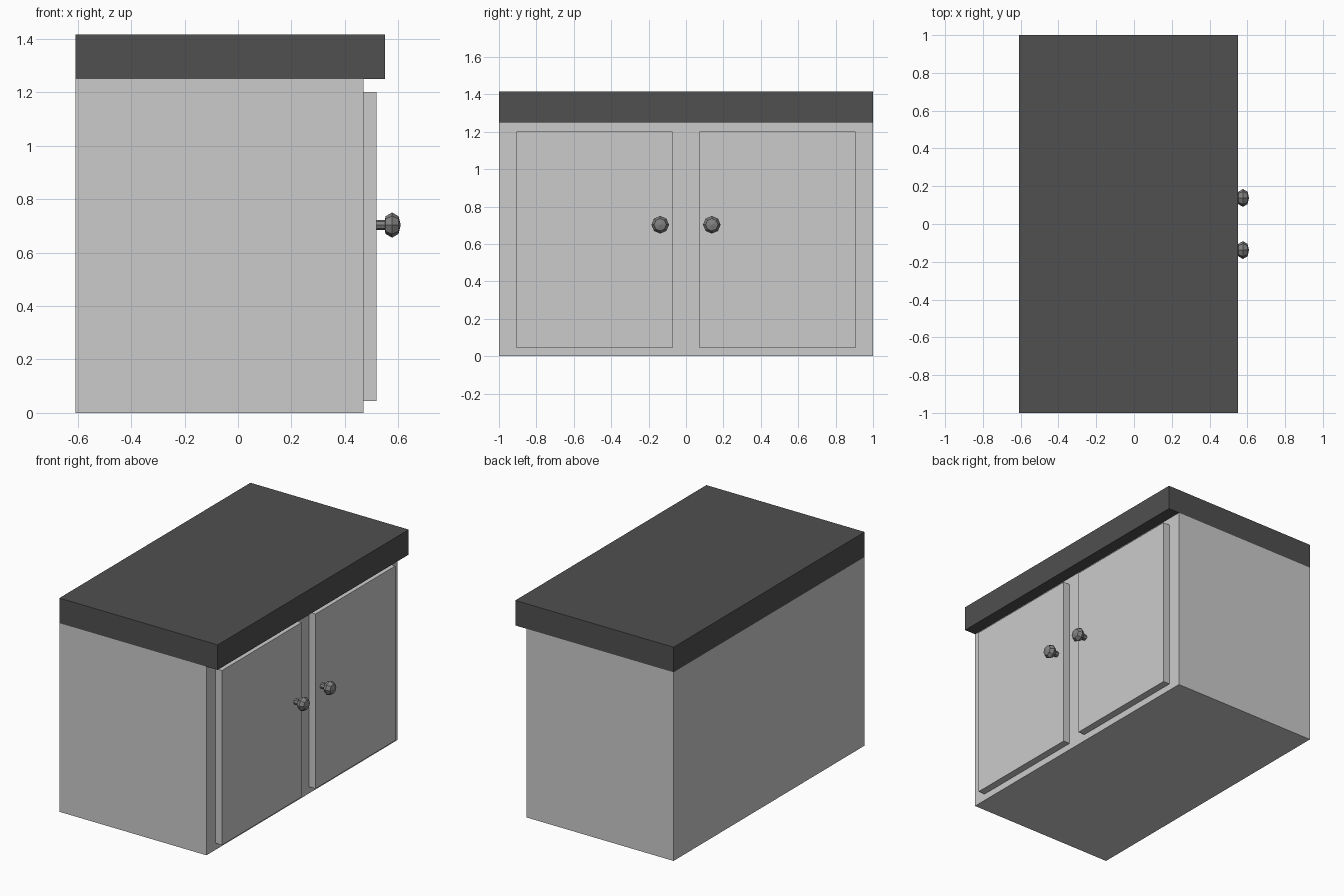
import bpy, bmesh, math
from mathutils import Matrix

if "Cube" in bpy.data.objects:
    bpy.data.objects.remove(bpy.data.objects["Cube"])


def material(name, v):
    m = bpy.data.materials.new(name)
    m.diffuse_color = (v, v, v, 1)
    m.use_nodes = True
    m.node_tree.nodes["Principled BSDF"].inputs["Base Color"].default_value = m.diffuse_color
    return m


def add_object(name, bm, mat=None):
    mesh = bpy.data.meshes.new(name)
    bmesh.ops.recalc_face_normals(bm, faces=bm.faces)
    bm.to_mesh(mesh)
    bm.free()
    ob = bpy.data.objects.new(name, mesh)
    bpy.context.collection.objects.link(ob)
    if mat:
        mesh.materials.append(mat)
    return ob


def box(name, x, y, z, mat=None):
    bm = bmesh.new()
    bmesh.ops.create_cube(bm, size=1)
    for v in bm.verts:
        v.co = [(r[0] + r[1]) / 2 + c * (r[1] - r[0]) for r, c in zip((x, y, z), v.co)]
    return add_object(name, bm, mat)


def knob(name, y, z, mat):
    # (x, radius) profile: thin stem, then a squashed faceted ball
    profile = [(0.518, 0.019), (0.55, 0.019), (0.552, 0.033),
               (0.577, 0.047), (0.601, 0.033), (0.609, 0.0)]
    bm = bmesh.new()
    verts = [bm.verts.new((x, 0, r)) for x, r in profile]
    edges = [bm.edges.new(p) for p in zip(verts, verts[1:])]
    bmesh.ops.spin(bm, geom=verts + edges, cent=(0, 0, 0), axis=(1, 0, 0),
                   angle=math.tau, steps=8)
    bmesh.ops.remove_doubles(bm, verts=bm.verts, dist=1e-4)
    bmesh.ops.translate(bm, verts=bm.verts, vec=(0, y, z))
    return add_object(name, bm, mat)


dark = material("dark_worktop", 0.08)
metal = material("knob_metal", 0.22)

# Carcass and overhanging worktop
box("cabinet_body", (-0.609, 0.469), (-1, 1), (0, 1.25))
box("worktop", (-0.609, 0.551), (-1, 1), (1.25, 1.416), dark)

# Pair of doors, each with a knob by the centre gap
for side, sign in (("left", -1), ("right", 1)):
    box(side + "_door", (0.469, 0.518), sorted((sign * 0.072, sign * 0.907)), (0.045, 1.202))
    knob(side + "_knob", sign * 0.138, 0.703, metal)
